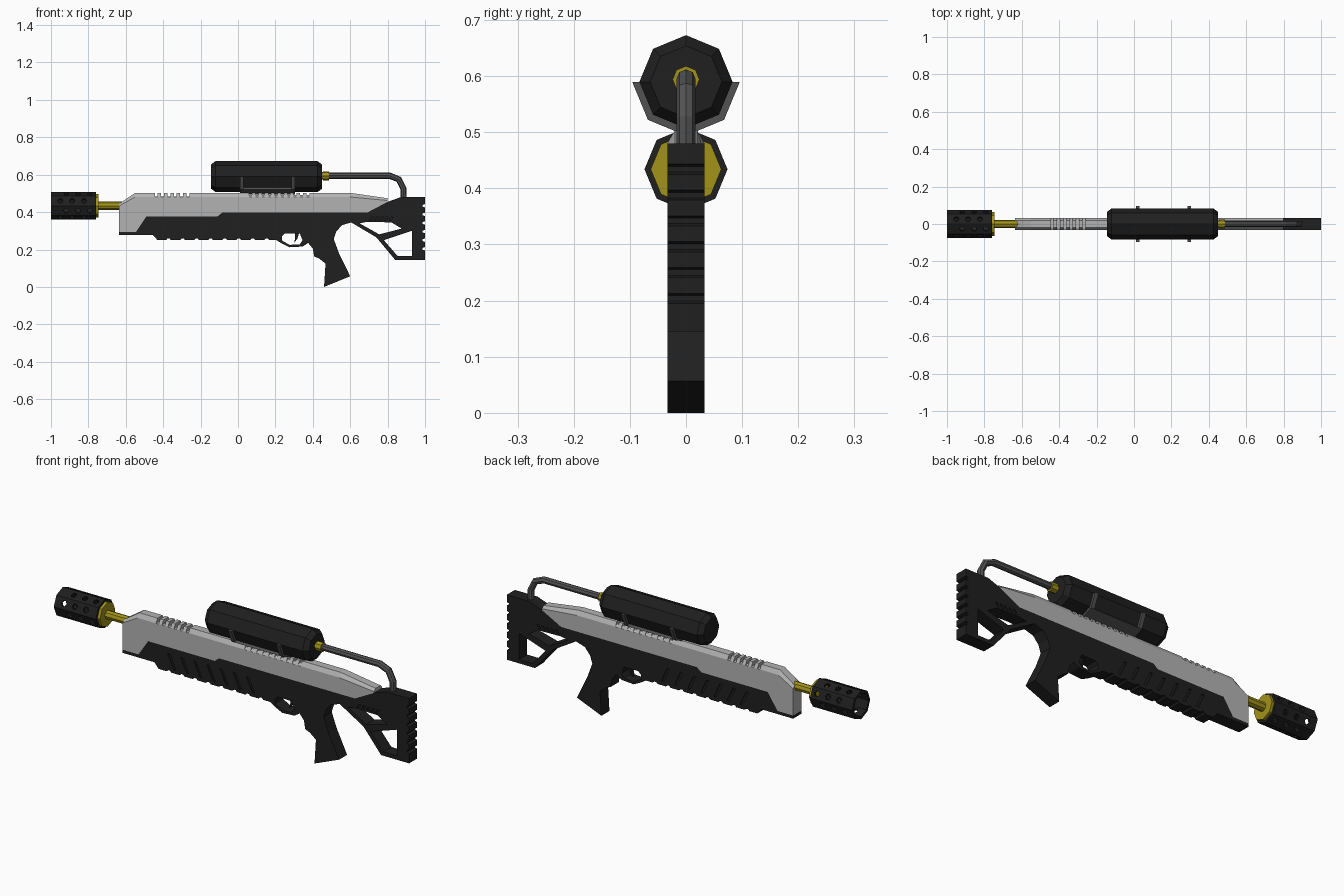
import bpy, bmesh, math
from mathutils import Vector

if "Cube" in bpy.data.objects:
    bpy.data.objects.remove(bpy.data.objects["Cube"])


def material(name, rgb):
    m = bpy.data.materials.new(name)
    m.diffuse_color = (*rgb, 1)
    m.use_nodes = True
    m.node_tree.nodes["Principled BSDF"].inputs["Base Color"].default_value = m.diffuse_color
    return m


BLACK = material("matte_black", (0.014, 0.014, 0.014))
GREY = material("light_grey", (0.45, 0.45, 0.45))
DARK = material("dark_grey", (0.085, 0.085, 0.085))
GOLD = material("dull_gold", (0.36, 0.29, 0.01))


def finish(bm, name, mat):
    bmesh.ops.remove_doubles(bm, verts=bm.verts, dist=1e-5)
    bmesh.ops.recalc_face_normals(bm, faces=bm.faces)
    me = bpy.data.meshes.new(name)
    bm.to_mesh(me)
    bm.free()
    ob = bpy.data.objects.new(name, me)
    bpy.context.collection.objects.link(ob)
    if mat:
        me.materials.append(mat)
    return ob


def loft(bm, rings):
    """Bridge equal rings of 3D points and cap both ends."""
    vs = [[bm.verts.new(p) for p in r] for r in rings]
    n = len(vs[0])
    for a, b in zip(vs, vs[1:]):
        for i in range(n):
            j = (i + 1) % n
            bm.faces.new((a[i], a[j], b[j], b[i]))
    bm.faces.new(vs[0])
    bm.faces.new(vs[-1][::-1])


def prism(bm, pts, y0, y1):
    loft(bm, [[(x, y, z) for x, z in pts] for y in (y0, y1)])


def lathe(name, mat, zc, prof, closed=False, sides=8):
    """Spin (x, radius) points about the x axis at height zc."""
    bm = bmesh.new()
    rows = []
    for k in range(sides):
        a = 2 * math.pi * k / sides
        rows.append([bm.verts.new((x, r * math.sin(a), zc + r * math.cos(a))) for x, r in prof])
    for k in range(sides):
        a, b = rows[k], rows[(k + 1) % sides]
        for i in range(len(prof) if closed else len(prof) - 1):
            j = (i + 1) % len(prof)
            bm.faces.new((a[i], a[j], b[j], b[i]))
    return finish(bm, name, mat)


def cut(ob, bm):
    cutter = finish(bm, "cutter", None)
    cutter.hide_render = True
    mod = ob.modifiers.new("cut", 'BOOLEAN')
    mod.operation, mod.solver, mod.object = 'DIFFERENCE', 'EXACT', cutter
    bpy.context.view_layer.objects.active = ob
    bpy.ops.object.modifier_apply(modifier=mod.name)
    bpy.data.objects.remove(cutter)


W = 0.033  # half width of the body

# Upper body: chamfered top with two rows of notches
seam = [(0.80, 0.455), (0.69, 0.397), (-0.085, 0.397), (-0.11, 0.377),
        (-0.49, 0.377), (-0.545, 0.294), (-0.635, 0.294)]
top = [(-0.635, 0.445, 0.012), (-0.55, 0.503, 0.022)]


def notches(x0, n, step, width, depth):
    for i in range(n):
        x = x0 + i * step
        for dx, d in ((0, 0), (0, depth), (width, depth), (width, 0)):
            top.append((x + dx, 0.503 - d, 0.022 - d))


notches(-0.445, 6, 0.034, 0.015, 0.02)
notches(0.06, 10, 0.034, 0.015, 0.012)
top += [(0.60, 0.503, 0.022), (0.80, 0.474, 0.012)]
inner = [(x, z) for x, z, d in top] + seam
outer = [(x, z - d) for x, z, d in top] + seam
bm = bmesh.new()
loft(bm, [[(x, y, z) for x, z in p]
          for y, p in ((-W, outer), (-0.02, inner), (0.02, inner), (W, outer))])
finish(bm, "upper_body", GREY)

# Lower body: fore-end, trigger guard, grip and skeleton stock in one outline
low = [(-0.635, 0.278), (-0.455, 0.278), (-0.43, 0.25)]
for i in range(8):
    x = -0.385 + i * 0.075
    low += [(x, 0.25), (x + 0.007, 0.258), (x + 0.02, 0.258), (x + 0.027, 0.25)]
low += [(0.205, 0.25), (0.235, 0.232), (0.275, 0.212), (0.345, 0.216), (0.375, 0.235),
        (0.40, 0.205), (0.407, 0.163), (0.432, 0.153), (0.468, 0.125), (0.46, 0.0),
        (0.60, 0.057), (0.54, 0.18), (0.512, 0.255), (0.525, 0.295), (0.555, 0.33),
        (0.605, 0.345), (0.74, 0.265), (0.84, 0.145), (1.0, 0.145)]
for i in range(6):
    z = 0.195 + i * 0.046
    low += [(1.0, z), (0.987, z + 0.004), (0.987, z + 0.014), (1.0, z + 0.018)]
low += [(1.0, 0.48), (0.87, 0.48)]
bm = bmesh.new()
prism(bm, low + seam, -W, W)
lower = finish(bm, "lower_body", BLACK)

cb = bmesh.new()
# trigger opening and the two stock openings
for hole in ([(0.235, 0.272), (0.25, 0.287), (0.33, 0.287), (0.345, 0.25),
              (0.33, 0.228), (0.275, 0.225), (0.235, 0.248)],
             [(0.65, 0.34), (0.69, 0.348), (0.82, 0.345), (0.875, 0.312), (0.755, 0.281)],
             [(0.78, 0.25), (0.93, 0.30), (0.93, 0.165), (0.853, 0.165)]):
    prism(cb, hole, -0.1, 0.1)
# slanted side grooves on the fore-end and louvres on the stock
for s in (-1, 1):
    for i in range(7):
        x = -0.345 + i * 0.075
        prism(cb, [(x, 0.27), (x + 0.014, 0.27), (x - 0.021, 0.345), (x - 0.035, 0.345)],
              s * 0.027, s * 0.05)
    for i in range(5):
        x = 0.70 + i * 0.026
        prism(cb, [(x, 0.354), (x + 0.011, 0.354), (x + 0.026, 0.374), (x + 0.015, 0.374)],
              s * 0.022, s * 0.05)
cut(lower, cb)

# Trigger
bm = bmesh.new()
prism(bm, [(0.303, 0.295), (0.328, 0.295), (0.318, 0.258), (0.30, 0.236), (0.306, 0.262)],
      -0.01, 0.01)
finish(bm, "trigger", BLACK)

# Muzzle: hollow octagonal sleeve with staggered vent holes
ZB = 0.434
muzzle = lathe("muzzle_sleeve", BLACK, ZB,
               [(-1.0, 0.074), (-0.76, 0.074), (-0.76, 0.06), (-1.0, 0.06)], closed=True)
cb = bmesh.new()
for k in range(8):
    a = math.radians(22.5 + 45 * k)
    out = Vector((0, math.sin(a), math.cos(a)))
    side = Vector((0, math.cos(a), -math.sin(a)))
    for i in range(3):
        c = Vector((-0.95 + i * 0.063 + (k % 2) * 0.032, 0, ZB))
        hexa = [c + 0.015 * (Vector((1, 0, 0)) * math.cos(t) + side * math.sin(t))
                for t in (math.pi * j / 3 for j in range(6))]
        loft(cb, [[p + out * r for p in hexa] for r in (0.048, 0.085)])
cut(muzzle, cb)

# Gold barrel and flange
lathe("barrel_flange", GOLD, ZB, [(-0.775, 0), (-0.775, 0.058), (-0.762, 0.058), (-0.759, 0.063),
                                  (-0.745, 0.063), (-0.745, 0)])
lathe("barrel", GOLD, ZB, [(-0.75, 0), (-0.75, 0.022), (-0.60, 0.022), (-0.60, 0)])

# Tank with chamfered ends
ZT = 0.59
lathe("tank", BLACK, ZT, [(-0.145, 0), (-0.145, 0.064), (-0.12, 0.083), (0.425, 0.083),
                          (0.45, 0.064), (0.45, 0)])

# Cradle: long base under the tank plus two pairs of arms
R0, R1 = 0.083, 0.096


def band(bm, degs, x0, x1):
    arc = [(r * math.cos(math.radians(d)), ZT + r * math.sin(math.radians(d)))
           for r, ds in ((R0, degs), (R1, degs[::-1])) for d in ds]
    loft(bm, [[(x, y, z) for y, z in arc] for x in (x0, x1)])


bm = bmesh.new()
band(bm, [225, 270, 315], 0.01, 0.305)
for x in (0.01, 0.285):
    band(bm, [180, 225], x, x + 0.02)
    band(bm, [315, 360], x, x + 0.02)
finish(bm, "tank_cradle", DARK)

# Gold connector and feed pipe
lathe("pipe_connector", GOLD, 0.594, [(0.44, 0), (0.44, 0.02), (0.455, 0.02), (0.455, 0.024),
                                      (0.487, 0.024), (0.487, 0)])
cu = bpy.data.curves.new("feed_pipe", 'CURVE')
cu.dimensions = '3D'
cu.bevel_depth, cu.bevel_resolution, cu.use_fill_caps = 0.017, 2, True
path = [(0.48, 0.595), (0.81, 0.595), (0.86, 0.575), (0.885, 0.525), (0.885, 0.47)]
sp = cu.splines.new('POLY')
sp.points.add(len(path) - 1)
for p, (x, z) in zip(sp.points, path):
    p.co = (x, 0, z, 1)
sp.use_smooth = False
cu.materials.append(DARK)
pipe = bpy.data.objects.new("feed_pipe", cu)
bpy.context.collection.objects.link(pipe)
bpy.ops.object.select_all(action='DESELECT')
pipe.select_set(True)
bpy.context.view_layer.objects.active = pipe
bpy.ops.object.convert(target='MESH')
